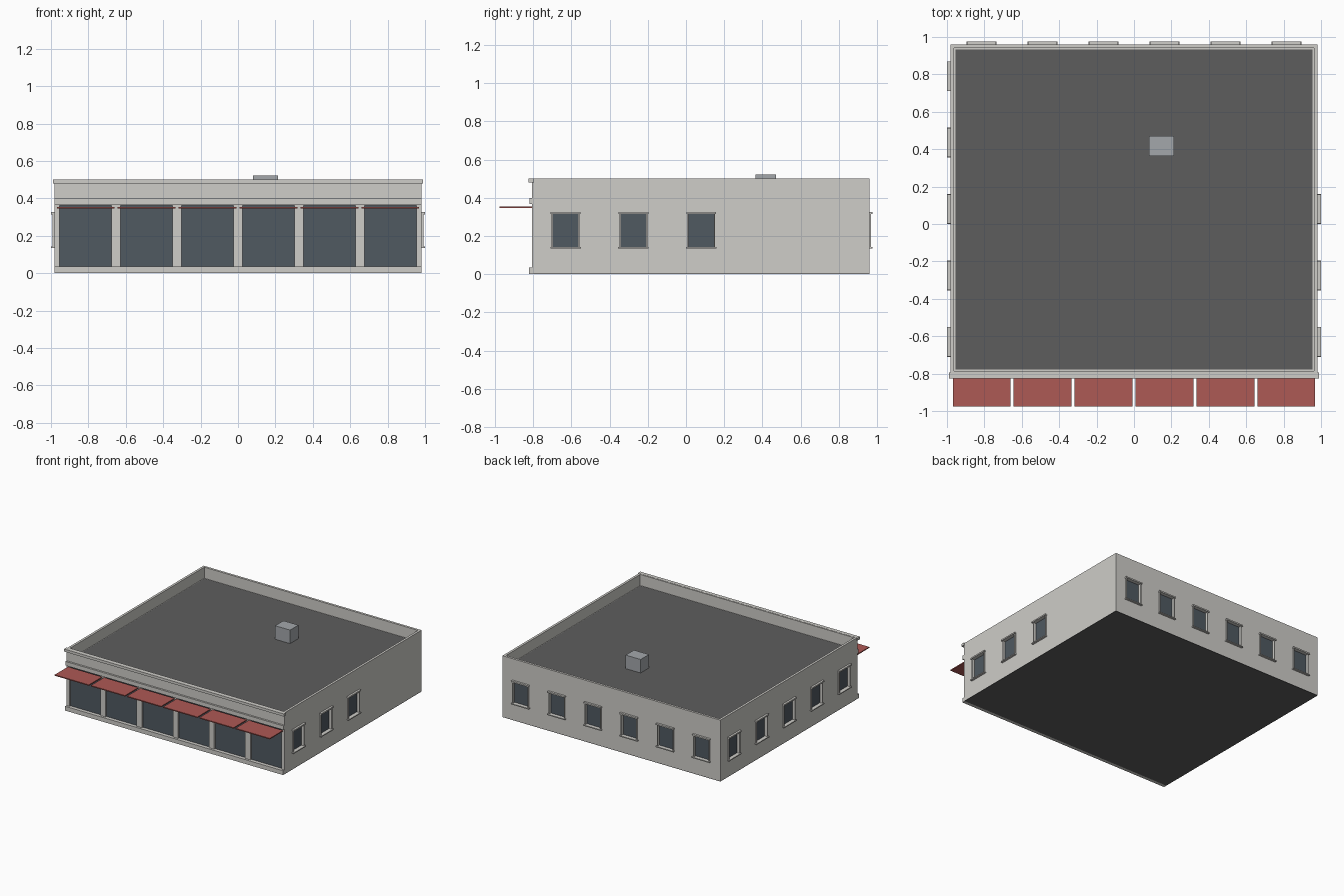
import bpy, bmesh
from mathutils import Matrix, Vector
from math import pi

if "Cube" in bpy.data.objects:
    bpy.data.objects.remove(bpy.data.objects["Cube"])


def material(name, rgb):
    m = bpy.data.materials.new(name)
    m.diffuse_color = (*rgb, 1)
    m.use_nodes = True
    m.node_tree.nodes["Principled BSDF"].inputs["Base Color"].default_value = m.diffuse_color
    return m


STONE = material("stone", (0.62, 0.61, 0.58))
ROOF = material("roofing", (0.11, 0.11, 0.11))
GLASS = material("glass", (0.08, 0.10, 0.12))
AWNING = material("awning_red", (0.42, 0.10, 0.09))
METAL = material("metal", (0.37, 0.39, 0.41))

X, YF, YB, H = 0.982, -0.805, 0.96, 0.50
WALL, ROOF_Z = 0.027, 0.41


def add_box(bm, lo, hi, mat=Matrix()):
    lo, hi = Vector(lo), Vector(hi)
    m = mat @ Matrix.Translation((lo + hi) / 2) @ Matrix.Diagonal((*(hi - lo), 1))
    return bmesh.ops.create_cube(bm, size=1, matrix=m)


def finish(name, bm, mat):
    me = bpy.data.meshes.new(name)
    bm.to_mesh(me)
    bm.free()
    ob = bpy.data.objects.new(name, me)
    bpy.context.collection.objects.link(ob)
    if mat:
        me.materials.append(mat)
    return ob


def boxes(name, items, mat):
    bm = bmesh.new()
    for lo, hi, *m in items:
        add_box(bm, lo, hi, *m)
    return finish(name, bm, mat)


# Window frames of reference: local x along the wall, local -y outward
def on_wall(x, y, angle):
    return Matrix.Translation((x, y, 0)) @ Matrix.Rotation(angle, 4, 'Z')


SIDE_Y = [-0.63, -0.275, 0.08, 0.435, 0.79]
BAY_X = [s * 0.163 for s in (-5, -3, -1, 1, 3, 5)]
small = [on_wall(X, y, pi / 2) for y in SIDE_Y[:3]]
small += [on_wall(-X, y, -pi / 2) for y in SIDE_Y]
small += [on_wall(x, YB, pi) for x in BAY_X]
shop = [on_wall(x, YF, 0) for x in BAY_X]

# Wall shell: a block with the roof pushed down behind the parapet
bm = bmesh.new()
add_box(bm, (-X, YF, 0.004), (X, YB, H))
bm.faces.ensure_lookup_table()
top = max(bm.faces, key=lambda f: f.calc_center_median().z)
bmesh.ops.inset_region(bm, faces=[top], thickness=WALL)
inner = bmesh.ops.extrude_face_region(bm, geom=[top])
bmesh.ops.translate(bm, vec=(0, 0, ROOF_Z - H),
                    verts=[v for v in inner["geom"] if isinstance(v, bmesh.types.BMVert)])
if top.is_valid:
    bmesh.ops.delete(bm, geom=[top], context='FACES_ONLY')
bmesh.ops.recalc_face_normals(bm, faces=bm.faces)
walls = finish("walls", bm, STONE)

# Window openings cut into the walls
HW, Z0, Z1 = 0.066, 0.142, 0.315
SW, S0, S1 = 0.14, 0.034, 0.362
cutter = boxes("opening_cutter",
               [((-HW, -0.05, Z0), (HW, 0.02, Z1), m) for m in small]
               + [((-SW, -0.05, S0), (SW, 0.02, S1), m) for m in shop], None)
cutter.hide_render = True
mod = walls.modifiers.new("openings", 'BOOLEAN')
mod.operation, mod.object, mod.solver = 'DIFFERENCE', cutter, 'EXACT'
bpy.context.view_layer.objects.active = walls
bpy.ops.object.modifier_apply(modifier=mod.name)
bpy.data.objects.remove(cutter)

# Glass panes at the back of the openings
boxes("window_glass", [((-HW, 0.014, Z0), (HW, 0.022, Z1), m) for m in small], GLASS)
boxes("shop_glass", [((-SW, 0.014, S0), (SW, 0.022, S1), m) for m in shop], GLASS)

# Window trim: jambs, lintel and sill
trim = []
for m in small:
    for s in (-1, 1):
        a, b = sorted((s * HW, s * (HW + 0.007)))
        trim.append(((a, -0.009, Z0), (b, 0.01, Z1), m))
    trim.append(((-0.078, -0.017, Z1), (0.078, 0.01, Z1 + 0.011), m))
    trim.append(((-0.08, -0.017, Z0 - 0.008), (0.08, 0.01, Z0), m))
boxes("window_trim", trim, STONE)

# Front mouldings
boxes("front_cornice", [((-0.99, -0.825, 0.48), (0.99, YF + 0.01, H + 0.001))], STONE)
boxes("front_belt", [((-X, -0.82, 0.367), (X, YF + 0.01, 0.40))], STONE)
boxes("front_plinth", [((-X, -0.822, 0), (X, YF + 0.01, 0.035))], STONE)

# Awnings over the shop bays
boxes("awnings", [((x - 0.154, -0.975, 0.346), (x + 0.154, YF, 0.354)) for x in BAY_X], AWNING)

# Roof deck, floor slab and rooftop unit
boxes("roof_deck", [((-X + WALL, YF + WALL, ROOF_Z - 0.01),
                     (X - WALL, YB - WALL, ROOF_Z + 0.003))], ROOF)
boxes("floor_slab", [((-X, YF, 0), (X, YB, 0.004))], ROOF)
boxes("rooftop_unit", [((0.08, 0.363, ROOF_Z), (0.215, 0.47, 0.523))], METAL)
